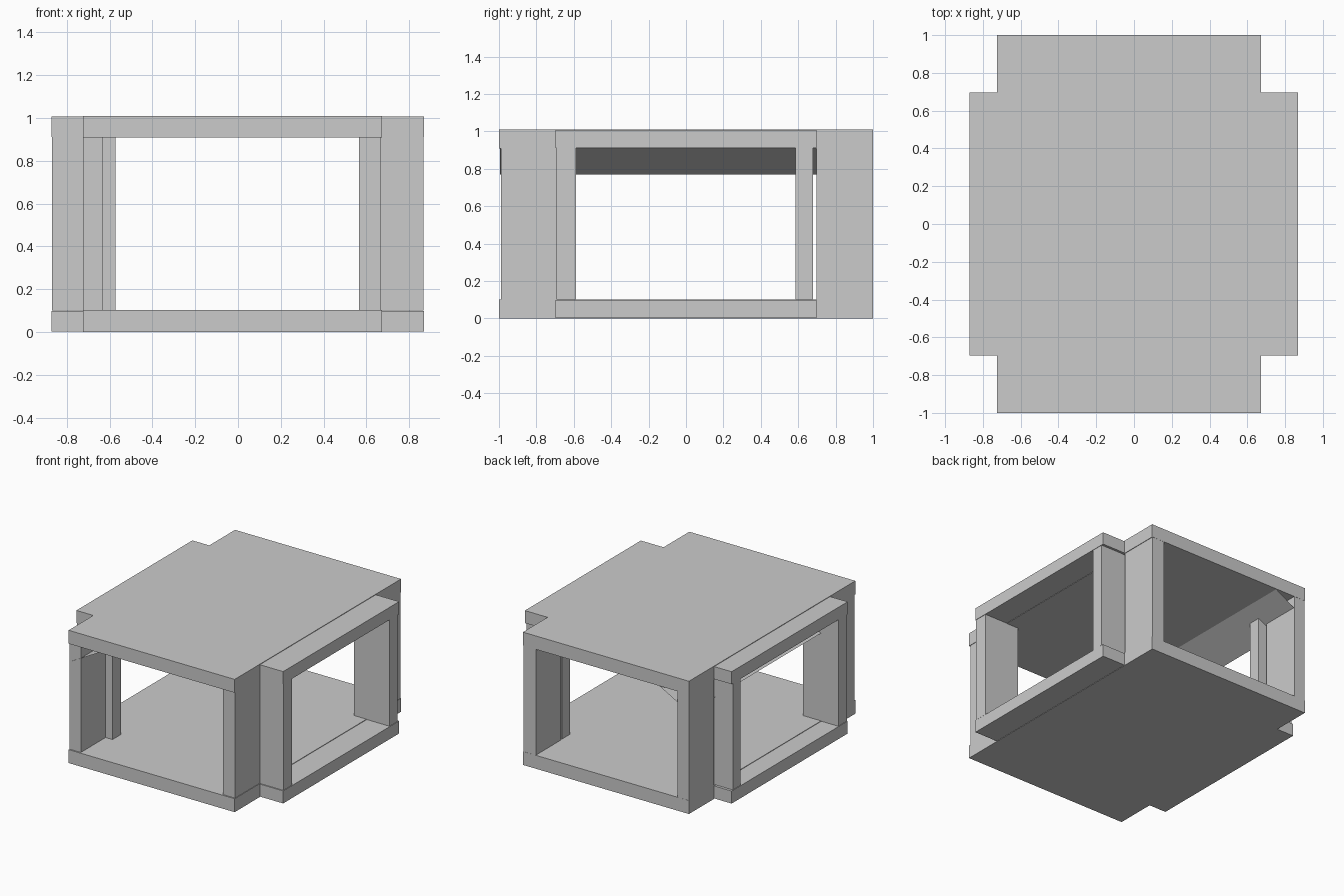
import bpy

if "Cube" in bpy.data.objects:
    bpy.data.objects.remove(bpy.data.objects["Cube"])


def box(name, x0, x1, y0, y1, z0, z1):
    bpy.ops.mesh.primitive_cube_add(size=1, location=((x0 + x1) / 2, (y0 + y1) / 2, (z0 + z1) / 2))
    ob = bpy.context.object
    ob.name = name
    ob.scale = (x1 - x0, y1 - y0, z1 - z0)
    bpy.ops.object.transform_apply(location=False, rotation=False, scale=True)
    return ob


# Crossed floor and roof slabs: one long in y, one wide in x
for name, z in (("floor", 0.0), ("roof", 0.908)):
    box(name + "_long_slab", -0.725, 0.672, -1.0, 1.0, z, z + 0.102)
    box(name + "_wide_slab", -0.872, 0.868, -0.697, 0.697, z + 0.003, z + 0.098)

# Corner posts standing along the front and back openings
for side, x0, x1 in (("left", -0.725, -0.63), ("right", 0.565, 0.668)):
    box("front_" + side + "_post", x0, x1, -0.99, -0.69, 0.1, 0.91)
    box("back_" + side + "_post", x0, x1, 0.698, 0.999, 0.1, 0.91)

# Corner posts standing along the side openings
for side, x0, x1 in (("left", -0.87, -0.572), ("right", 0.568, 0.866)):
    box("side_front_" + side + "_post", x0, x1, -0.692, -0.588, 0.1, 0.91)
    box("side_back_" + side + "_post", x0, x1, 0.585, 0.68, 0.1, 0.91)

# Thin sloping sheet under the left edge of the roof
mesh = bpy.data.meshes.new("sloping_sheet")
mesh.from_pydata([(-0.724, -0.995, 0.768), (-0.724, 0.995, 0.768),
                  (-0.46, 0.995, 0.912), (-0.46, -0.995, 0.912)], [], [(0, 1, 2, 3)])
sheet = bpy.data.objects.new("sloping_sheet", mesh)
bpy.context.collection.objects.link(sheet)
